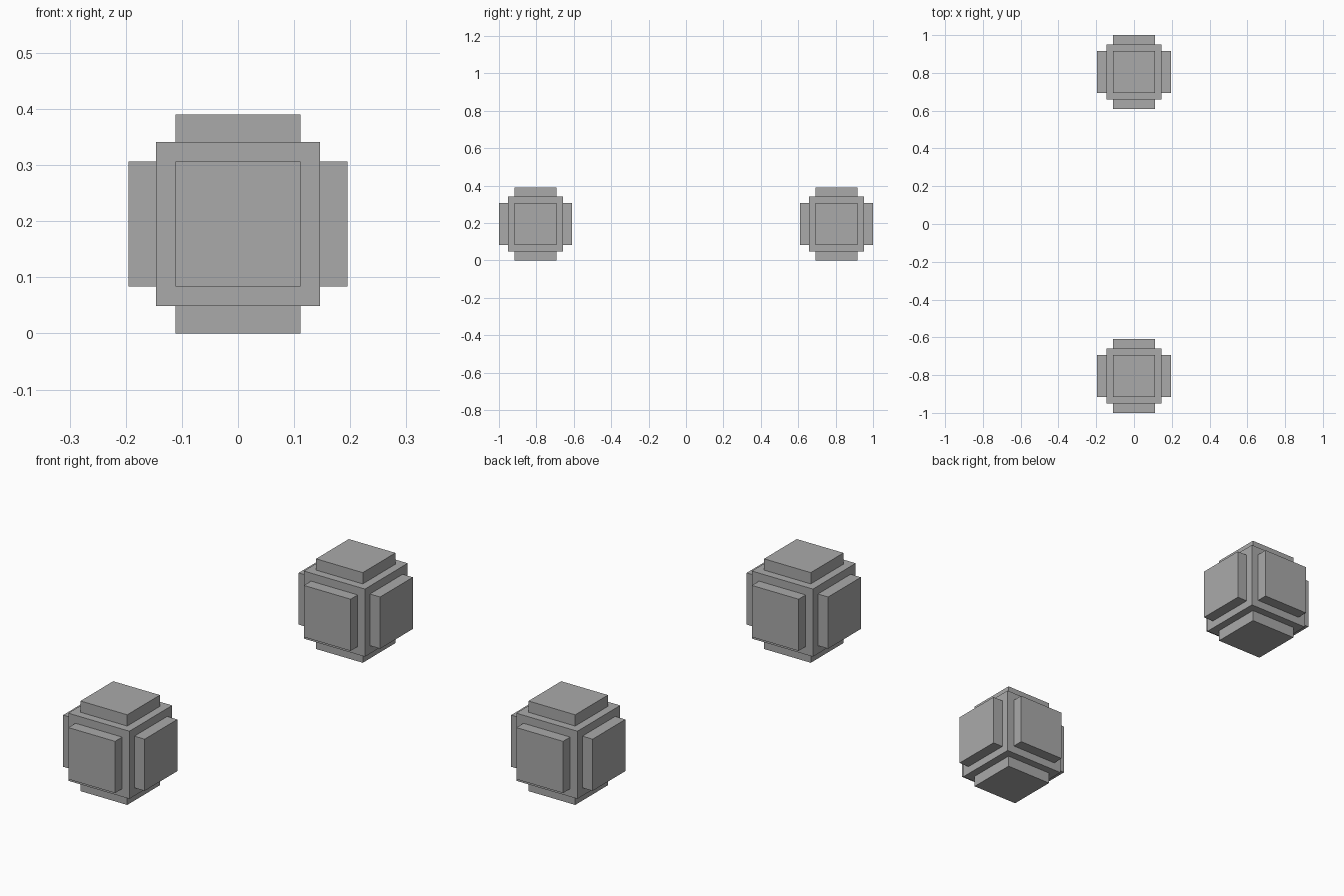
import bpy
import bmesh

if "Cube" in bpy.data.objects:
    bpy.data.objects.remove(bpy.data.objects["Cube"])

REACH = 0.195          # centre to outer face of a raised panel
STEP = REACH / 4       # panel border width and panel height
CORE = REACH - STEP    # half size of the core cube

grey = bpy.data.materials.new("plain_grey")
grey.use_nodes = True
colour = (0.4, 0.4, 0.4, 1.0)
grey.diffuse_color = colour
grey.node_tree.nodes["Principled BSDF"].inputs["Base Color"].default_value = colour


def panelled_cube(name, y):
    """Cube with a square raised panel on each of its six sides."""
    bm = bmesh.new()
    bmesh.ops.create_cube(bm, size=2 * CORE)
    bm.normal_update()
    # Panel outlines
    sides = list(bm.faces)
    bmesh.ops.inset_individual(bm, faces=sides, thickness=STEP, depth=0)
    # Raised panels with straight walls
    for side in sides:
        normal = side.normal.copy()
        panel = bmesh.ops.extrude_discrete_faces(bm, faces=[side])["faces"][0]
        bmesh.ops.translate(bm, verts=panel.verts, vec=normal * STEP)
    bmesh.ops.recalc_face_normals(bm, faces=bm.faces)
    mesh = bpy.data.meshes.new(name)
    bm.to_mesh(mesh)
    bm.free()
    mesh.materials.append(grey)
    obj = bpy.data.objects.new(name, mesh)
    obj.location = (0, y, REACH)
    bpy.context.collection.objects.link(obj)


# Matching pair at the front and back
for name, direction in (("front_panelled_cube", -1), ("back_panelled_cube", 1)):
    panelled_cube(name, direction * (1 - REACH))
